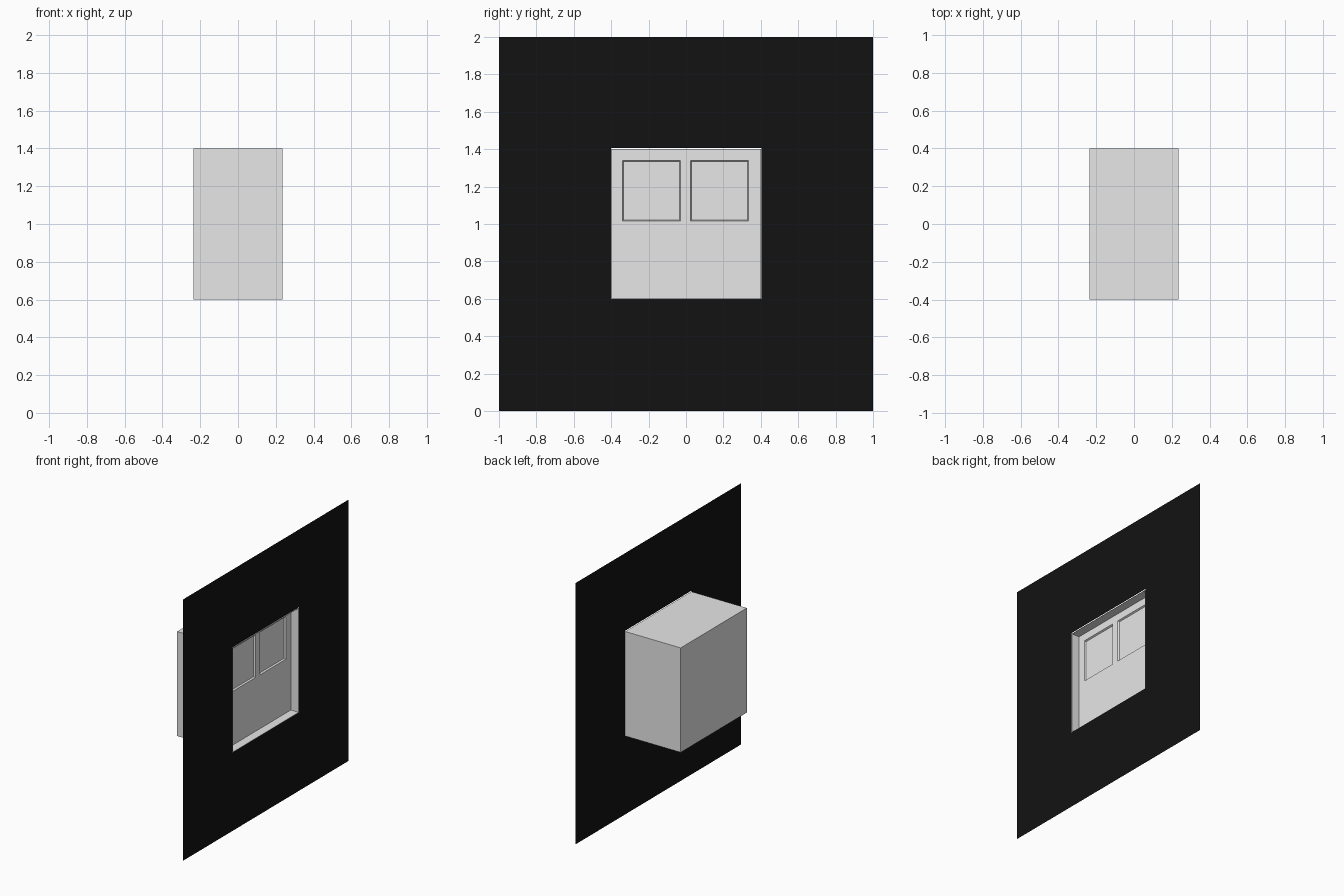
import bpy
import bmesh
from mathutils import Matrix

cube = bpy.data.objects.get("Cube")
if cube:
    bpy.data.objects.remove(cube, do_unlink=True)


def material(name, rgb):
    m = bpy.data.materials.new(name)
    m.use_nodes = True
    m.diffuse_color = (*rgb, 1)
    bsdf = next(n for n in m.node_tree.nodes if n.type == "BSDF_PRINCIPLED")
    bsdf.inputs["Base Color"].default_value = (*rgb, 1)
    return m


WHITE = material("off white", (0.8, 0.8, 0.8))
BLACK = material("black", (0.006, 0.006, 0.006))

FRONT = 0.235       # plane of the surrounding panel
REVEAL = 0.065      # depth from the panel to the window frame
MID = 1.0           # height of the window centre


def finish(name, bm, mat):
    mesh = bpy.data.meshes.new(name)
    bm.to_mesh(mesh)
    bm.free()
    mesh.materials.append(mat)
    obj = bpy.data.objects.new(name, mesh)
    bpy.context.collection.objects.link(obj)
    return obj


def sheet(x, ys, zs):
    """Flat grid facing +x; returns the mesh and its cells by column, row."""
    bm = bmesh.new()
    v = [[bm.verts.new((x, y, z)) for z in zs] for y in ys]
    cells = {}
    for i in range(len(ys) - 1):
        for j in range(len(zs) - 1):
            cells[i, j] = bm.faces.new(
                (v[i][j], v[i + 1][j], v[i + 1][j + 1], v[i][j + 1]))
    return bm, cells


# Surrounding panel with a square opening
bm, cells = sheet(FRONT, (-1, -0.4, 0.404, 1), (0, 0.6, 1.406, 2))
bmesh.ops.delete(bm, geom=[cells[1, 1]], context="FACES_ONLY")
finish("surround_panel", bm, BLACK)

# Box behind the panel, open towards the window
bm = bmesh.new()
bmesh.ops.create_cube(bm, size=1, matrix=Matrix.Translation((0, 0, MID))
                      @ Matrix.Diagonal((2 * FRONT, 0.8, 0.8, 1)))
opening = max(bm.faces, key=lambda f: f.calc_center_median().x)
bmesh.ops.inset_individual(bm, faces=[opening], thickness=0.003)
bmesh.ops.inset_individual(bm, faces=[opening], thickness=0.0005,
                           depth=-REVEAL - 0.001)
bmesh.ops.delete(bm, geom=[opening], context="FACES")
finish("window_box", bm, WHITE)

# Window frame with four panes, the lower pair set deeper
EDGE = 0.397
bm, cells = sheet(FRONT - REVEAL,
                  (-EDGE, -0.34, -0.03, 0.025, 0.335, EDGE),
                  (MID - EDGE, 0.665, 0.99, 1.015, 1.34, MID + EDGE))
for row, depth in ((1, 0.045), (3, 0.012)):
    bmesh.ops.inset_individual(bm, faces=[cells[1, row], cells[3, row]],
                               thickness=0.008, depth=-depth)
finish("window_frame", bm, WHITE)
